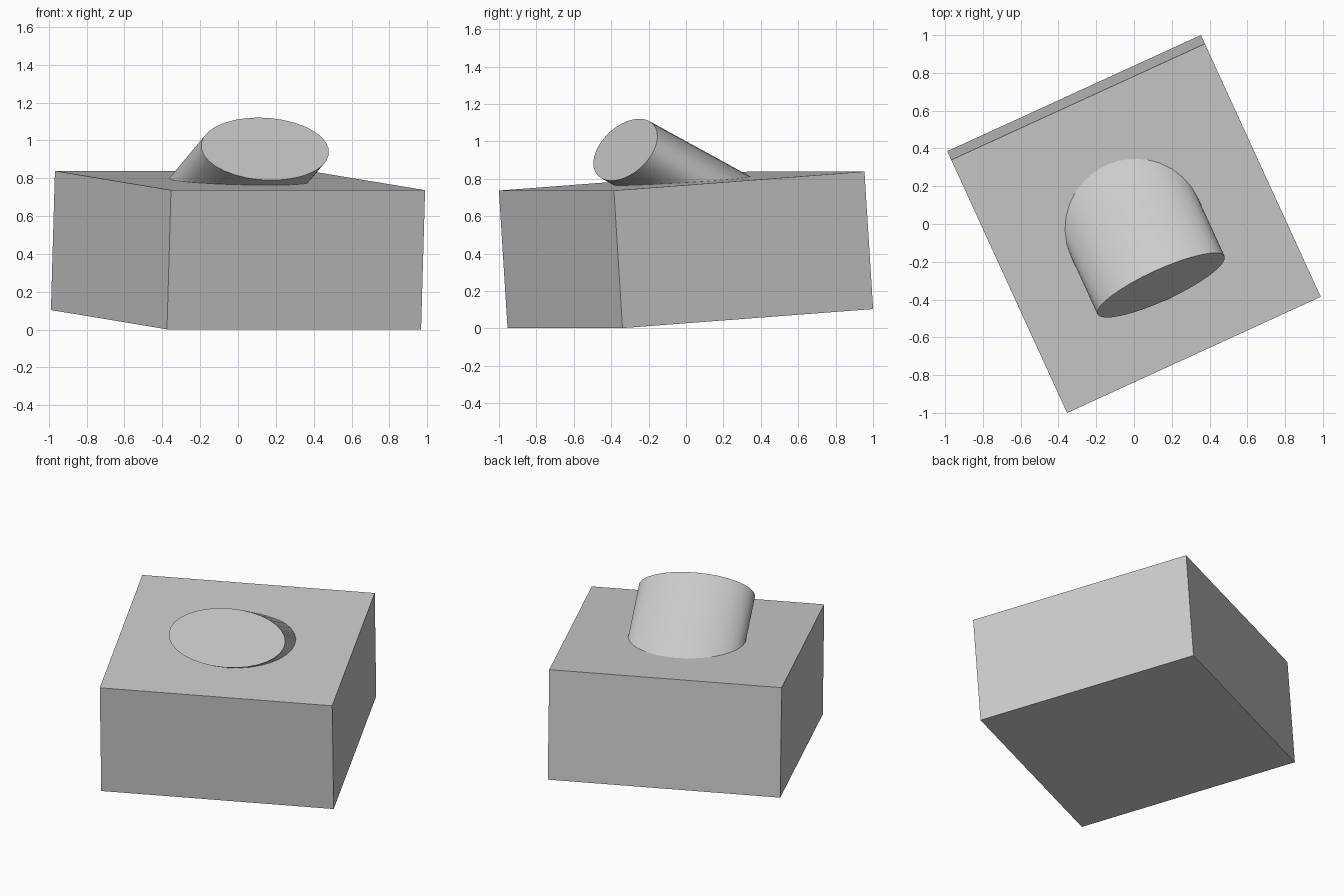
import bpy
import math
from mathutils import Matrix, Vector

cube = bpy.data.objects.get("Cube")
if cube:
    bpy.data.objects.remove(cube, do_unlink=True)

# Plain grey material
grey = bpy.data.materials.new("plain grey")
grey.use_nodes = True
grey.diffuse_color = (0.6, 0.6, 0.6, 1)
bsdf = next(n for n in grey.node_tree.nodes if n.type == 'BSDF_PRINCIPLED')
bsdf.inputs["Base Color"].default_value = (0.6, 0.6, 0.6, 1)

YAW = Matrix.Rotation(math.radians(24.6), 4, 'Z')


def place(name, centre, pitch, size):
    """Name, scale, pitch and turn the active primitive."""
    ob = bpy.context.object
    ob.name = name
    ob.data.transform(Matrix.Translation(centre) @ YAW
                      @ Matrix.Rotation(math.radians(pitch), 4, 'X')
                      @ Matrix.Diagonal((*size, 1)))
    ob.data.materials.append(grey)
    return ob


# Square block, turned and tipped up slightly at the back
bpy.ops.mesh.primitive_cube_add(size=1)
block = place("block_with_boss", Vector((0, 0, 0.42)), 3.95, (1.477, 1.477, 0.737))

# Oval boss leaning forward out of the top
PITCH, LENGTH = 63.5, 0.95
axis = YAW @ Matrix.Rotation(math.radians(PITCH), 4, 'X') @ Vector((0, 0, 1))
cap_centre = Vector((0.143, -0.324, 0.955))
bpy.ops.mesh.primitive_cylinder_add(vertices=32, radius=1, depth=1)
boss = place("oval_boss", cap_centre - axis * LENGTH / 2, PITCH, (0.37, 0.185, LENGTH))

# Join the boss and block into one solid
bpy.ops.object.select_all(action='DESELECT')
block.select_set(True)
bpy.context.view_layer.objects.active = block
union = block.modifiers.new("union", 'BOOLEAN')
union.operation = 'UNION'
union.solver = 'EXACT'
union.object = boss
bpy.ops.object.modifier_apply(modifier=union.name)
bpy.data.objects.remove(boss, do_unlink=True)

# Smooth round wall, crisp edges
bpy.ops.object.shade_smooth_by_angle(angle=math.radians(30))
